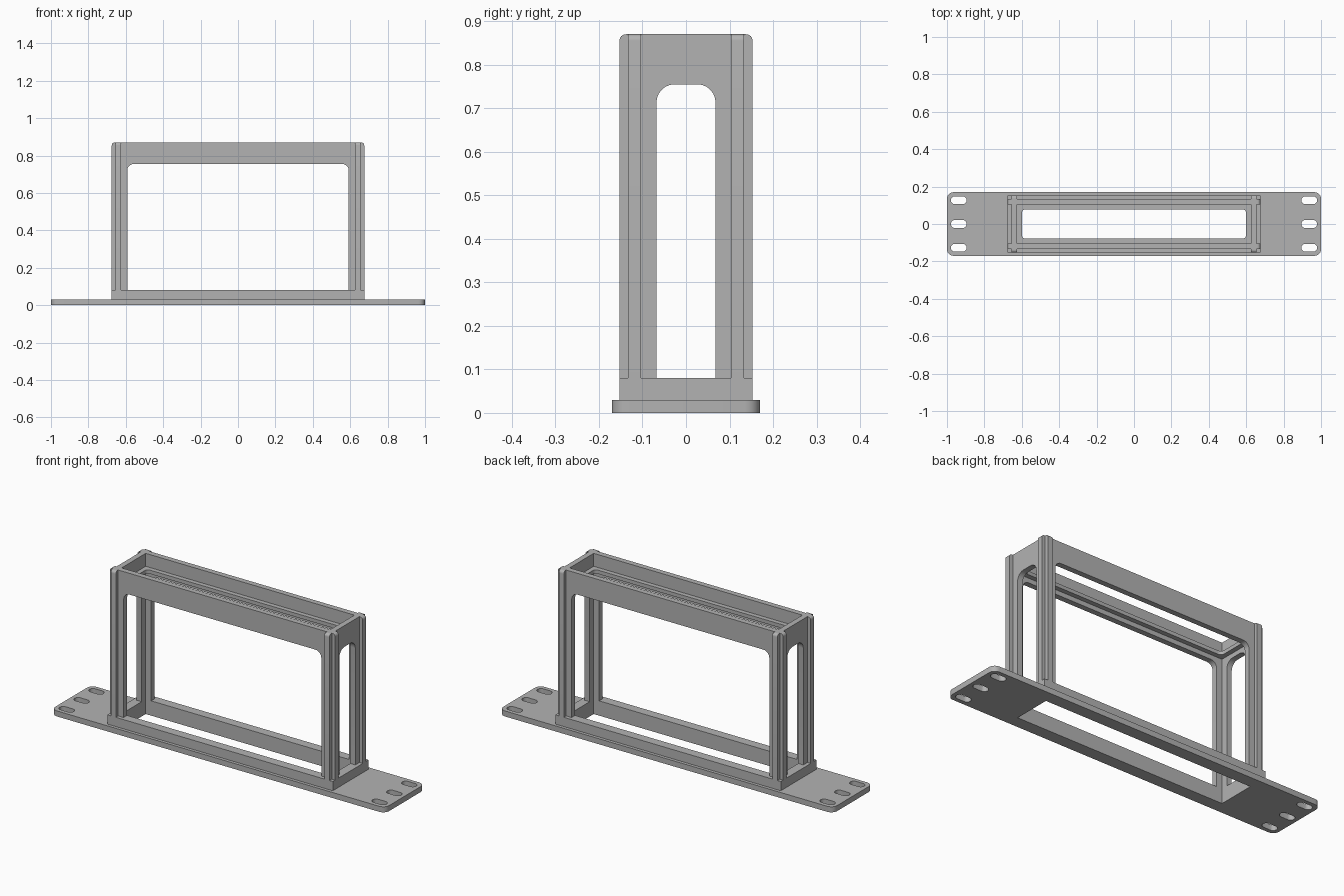
import bpy, bmesh, math

cube = bpy.data.objects.get("Cube")
if cube:
    bpy.data.objects.remove(cube)

grey = bpy.data.materials.new("light_grey")
grey.use_nodes = True
GREY = (0.45, 0.45, 0.45, 1)
grey.diffuse_color = GREY
grey.node_tree.nodes["Principled BSDF"].inputs["Base Color"].default_value = GREY

# Main dimensions
WALL_X, WALL_Y = 0.655, 0.133      # outer faces of the walls
IN_X, IN_Y = 0.625, 0.103          # inner faces of the walls
OUT_X, OUT_Y = 0.675, 0.153        # curb and rib faces
PLATE_TOP, CURB_TOP, TOP = 0.03, 0.08, 0.87
WINDOW_TOP = 0.755


def rounded(points, steps=6):
    """Outline from (u, v, radius) corners, each rounded with an arc-like fillet."""
    out = []
    for i, (u, v, r) in enumerate(points):
        if r == 0:
            out.append((u, v))
            continue
        ends = []
        for q in (points[i - 1], points[(i + 1) % len(points)]):
            d = math.hypot(q[0] - u, q[1] - v)
            ends.append(((q[0] - u) / d * r, (q[1] - v) / d * r))
        (ax, ay), (bx, by) = ends
        for k in range(steps + 1):
            t = k / steps * math.pi / 2
            ca, cb = 1 - math.sin(t), 1 - math.cos(t)
            out.append((u + ax * ca + bx * cb, v + ay * ca + by * cb))
    return out


def rect(hu, hv, r=0, cu=0, cv=0):
    return rounded([(cu - hu, cv - hv, r), (cu + hu, cv - hv, r),
                    (cu + hu, cv + hv, r), (cu - hu, cv + hv, r)])


def prism(name, loops, axis, low, high):
    """Fill outlines (later ones are holes) and extrude along the axis."""
    curve = bpy.data.curves.new(name, 'CURVE')
    curve.dimensions = '2D'
    curve.fill_mode = 'BOTH'
    curve.extrude = abs(high - low) / 2
    for loop in loops:
        spline = curve.splines.new('POLY')
        spline.points.add(len(loop) - 1)
        for p, (u, v) in zip(spline.points, loop):
            p.co = (u, v, 0, 1)
        spline.use_cyclic_u = True
    temp = bpy.data.objects.new(name + "_outline", curve)
    bpy.context.collection.objects.link(temp)
    bpy.context.view_layer.update()
    mesh = bpy.data.meshes.new_from_object(
        temp.evaluated_get(bpy.context.evaluated_depsgraph_get()))
    bpy.data.objects.remove(temp)
    mid = (low + high) / 2
    bm = bmesh.new()
    bm.from_mesh(mesh)
    for vert in bm.verts:
        u, v, w = vert.co
        w += mid
        vert.co = {'z': (u, v, w), 'y': (u, w, v), 'x': (w, u, v)}[axis]
    bmesh.ops.remove_doubles(bm, verts=bm.verts, dist=0.0001)
    bmesh.ops.recalc_face_normals(bm, faces=bm.faces)
    bm.to_mesh(mesh)
    bm.free()
    mesh.name = name
    mesh.materials.clear()
    mesh.materials.append(grey)
    obj = bpy.data.objects.new(name, mesh)
    bpy.context.collection.objects.link(obj)
    bpy.ops.object.select_all(action='DESELECT')
    obj.select_set(True)
    bpy.context.view_layer.objects.active = obj
    bpy.ops.object.shade_smooth_by_angle(angle=math.radians(30))
    return obj


def arch(half, window, r):
    """Wall outline with a window that is open at the bottom."""
    return rounded([(-half, CURB_TOP, 0), (-window, CURB_TOP, 0),
                    (-window, WINDOW_TOP, r), (window, WINDOW_TOP, r),
                    (window, CURB_TOP, 0), (half, CURB_TOP, 0),
                    (half, TOP, 0), (-half, TOP, 0)])


# Mounting plate with three slots at each end
opening = rect(IN_X, IN_Y)
slots = [rect(0.042, 0.021, 0.0209, sx * 0.937, y)
         for sx in (-1, 1) for y in (-0.127, 0, 0.127)]
prism("mounting_plate", [rect(1, 0.17, 0.035), opening] + slots, 'z', 0, PLATE_TOP)

# Curb on the plate, and the ledge inside the top
prism("base_curb", [rect(OUT_X, OUT_Y), opening], 'z', PLATE_TOP, CURB_TOP)
prism("inner_ledge", [opening, rect(0.6, 0.078, 0.02)], 'z', 0.78, 0.80)

# Walls with arched windows
for s, side in ((-1, "front"), (1, "back")):
    prism(side + "_wall", [arch(WALL_X, 0.592, 0.035)], 'y', s * IN_Y, s * WALL_Y)
for s, side in ((-1, "right"), (1, "left")):
    prism(side + "_wall", [arch(IN_Y, 0.068, 0.042)], 'x', s * IN_X, s * WALL_X)


# Corner ribs, rounded at the outer top edge
def rib(name, axis, s, inner, outer, low, high):
    profile = rounded([(s * inner, CURB_TOP, 0), (s * outer, CURB_TOP, 0),
                       (s * outer, TOP, 0.015), (s * inner, TOP, 0)])
    prism(name, [profile], axis, low, high)


for sx, side in ((-1, "right"), (1, "left")):
    for sy, end in ((-1, "front"), (1, "back")):
        rib(f"{end}_{side}_face_rib", 'x', sy, WALL_Y, OUT_Y, sx * IN_X, sx * WALL_X)
        rib(f"{end}_{side}_side_rib", 'y', sx, WALL_X, OUT_X, sy * IN_Y, sy * WALL_Y)
